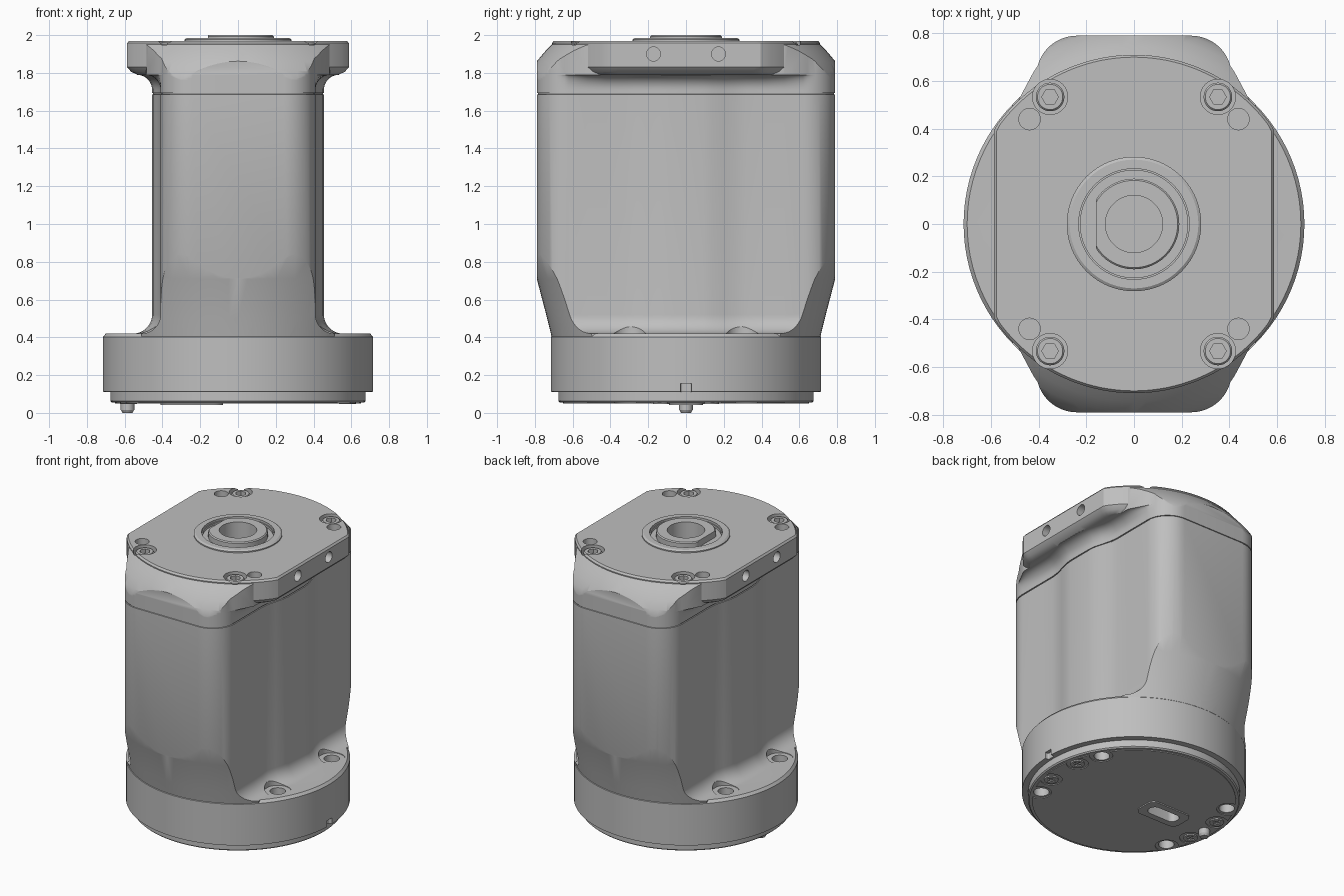
import bpy, bmesh
from math import sin, cos, pi, radians

if "Cube" in bpy.data.objects:
    bpy.data.objects.remove(bpy.data.objects["Cube"], do_unlink=True)

grey = bpy.data.materials.new("machined_grey")
grey.use_nodes = True
grey.diffuse_color = (0.52, 0.52, 0.52, 1)
grey.node_tree.nodes["Principled BSDF"].inputs["Base Color"].default_value = (0.52, 0.52, 0.52, 1)

SIGNS = [(sx, sy) for sx in (1, -1) for sy in (1, -1)]
TOP = 1.97


def loft(name, rings):
    """Skin a stack of closed rings and cap both ends."""
    bm = bmesh.new()
    vs = [[bm.verts.new(p) for p in ring] for ring in rings]
    n = len(vs[0])
    for a, b in zip(vs, vs[1:]):
        for j in range(n):
            k = (j + 1) % n
            bm.faces.new((a[j], a[k], b[k], b[j]))
    bm.faces.new(vs[0][::-1])
    bm.faces.new(vs[-1])
    bmesh.ops.recalc_face_normals(bm, faces=bm.faces)
    mesh = bpy.data.meshes.new(name)
    bm.to_mesh(mesh)
    bm.free()
    mesh.materials.append(grey)
    ob = bpy.data.objects.new(name, mesh)
    bpy.context.collection.objects.link(ob)
    return ob


def circle(r, z, n=96, x=0, y=0):
    return [(x + r * cos(2 * pi * i / n), y + r * sin(2 * pi * i / n), z) for i in range(n)]


def revolve(name, profile, n=96, x=0, y=0):
    return loft(name, [circle(r, z, n, x, y) for r, z in profile])


def cylinder(name, x, y, z0, z1, r, n=32):
    return revolve(name, [(r, z0), (r, z1)], n, x, y)


def rounded_block(name, cx, cy, hx, hy, r, z0, z1):
    pts = []
    for q, (sx, sy) in enumerate([(1, 1), (-1, 1), (-1, -1), (1, -1)]):
        for i in range(7):
            a = (q + i / 6) * pi / 2
            pts.append((cx + sx * (hx - r) + r * cos(a), cy + sy * (hy - r) + r * sin(a)))
    return loft(name, [[(x, y, z) for x, y in pts] for z in (z0, z1)])


def boolean(ob, other, op, keep=False):
    mod = ob.modifiers.new("cut", 'BOOLEAN')
    mod.operation, mod.object, mod.solver = op, other, 'EXACT'
    bpy.context.view_layer.objects.active = ob
    bpy.ops.object.modifier_apply(modifier=mod.name)
    if not keep:
        bpy.data.objects.remove(other, do_unlink=True)


def cut(cutter, *targets):
    for t in targets:
        boolean(t, cutter, 'DIFFERENCE', keep=True)
    bpy.data.objects.remove(cutter, do_unlink=True)


# Column outline: rounded rectangle with a soft bulge on each side
quarter = [(.455, 0), (.455, .09), (.449, .14), (.433, .2), (.416, .26), (.41, .32), (.41, .42), (.41, .52)]
quarter += [(.24 + .17 * cos(i * pi / 24), .62 + .17 * sin(i * pi / 24)) for i in range(13)]
half = quarter + [(-x, y) for x, y in reversed(quarter)]
outline = half[:-1] + [(-x, -y) for x, y in half[:-1]]


def column_ring(z, off, fade=False):
    ring = []
    for i, (x, y) in enumerate(outline):
        (ax, ay), (bx, by) = outline[i - 1], outline[(i + 1) % len(outline)]
        tx, ty = bx - ax, by - ay
        d = off / (tx * tx + ty * ty) ** .5
        if fade:
            d *= max(0, min(1, (.66 - abs(y)) / .15))
        ring.append((x + ty * d, y - tx * d, z))
    return ring


# Column with a foot fillet, a seam groove and a head fillet
steps = [radians(a) for a in range(0, 91, 10)]
rings = [column_ring(.3, .1)]
rings += [column_ring(.52 - .1 * cos(t), .1 * (1 - sin(t))) for t in steps]
rings += [column_ring(z, o) for z, o in ((1.686, 0), (1.687, -.006), (1.693, -.006), (1.694, 0))]
rings += [column_ring(1.71 + .08 * sin(t), .08 * (1 - cos(t)), True) for t in steps]
rings.append(column_ring(1.965, .08, True))
body = loft("motor_housing", rings)

# Turned envelope trims the column to cones near the base and the head
envelope = revolve("envelope", [(.69, .33), (.712, .405), (.735, .5), (.79, .71), (.85, .88), (.87, 1.0),
                                (.87, 1.66), (.845, 1.74), (.82, 1.81), (.79, 1.862), (.745, 1.915), (.708, 1.952)])
boolean(body, envelope, 'INTERSECT')

# Round base with a stepped lower lip
base = revolve("base", [(.668, .055), (.676, .063), (.676, .11), (.715, .112), (.715, .402), (.7, .42)])
boolean(body, base, 'UNION')


# Head flange: disc with two flat sides
def flange_ring(z, r, flat):
    return [(max(-flat, min(flat, x)), y, z) for x, y, z in circle(r, z, 128)]


flange = loft("flange", [flange_ring(1.79, .665, .53), flange_ring(1.805, .69, .565), flange_ring(1.83, .71, .587),
                         flange_ring(1.957, .71, .587), flange_ring(TOP, .7, .577)])
boolean(body, flange, 'UNION')

# Bottom cover and connector frame
cover = revolve("bottom_cover", [(.65, .05), (.65, .07)])
frame = rounded_block("connector_frame", -.245, 0, .165, .09, .05, .042, .06)
cut(rounded_block("slot", -.245, 0, .115, .045, .04, .0, .16), frame, cover, body)

for sx, sy in SIGNS:
    # Mounting holes through the base, with clearance in the foot fillet
    cut(cylinder("hole", sx * .52, sy * .3, 0, .6, .05), body)
    cut(cylinder("clearance", sx * .52, sy * .3, .416, .56, .085), body)
    cut(cylinder("notch", sx * .53, sy * .305, 0, .2, .075), cover)
    cut(cylinder("notch", sx * .58, sy * .13, 0, .2, .07), cover)

    # Cover screws with crossed slots
    screw = cylinder("cover_screw", sx * .58, sy * .13, .046, .08, .045)
    for a, b in ((.028, .008), (.008, .028)):
        cut(rounded_block("cross", sx * .58, sy * .13, a, b, .003, .03, .056), screw)

    # Head screws sunk in counterbores, plus dowel holes
    cut(cylinder("counterbore", sx * .352, sy * .533, 1.92, 2.1, .074), body)
    cap = revolve("head_screw", [(.06, 1.9), (.06, 1.952), (.053, 1.96)], 32, sx * .352, sy * .533)
    cut(cylinder("hex_socket", sx * .352, sy * .533, 1.93, 2.1, .035, 6), cap)
    cut(cylinder("dowel_hole", sx * .438, sy * .44, 1.87, 2.1, .045), body)

    # Threaded holes in the flat flange sides
    side = cylinder("side_hole", 0, 0, -.1, .1, .037, 24)
    side.rotation_euler.y = pi / 2
    side.location = (sx * .6, sy * .172, 1.9)
    bpy.context.view_layer.update()
    cut(side, body)

# Small pry notch at the lower rim
cut(rounded_block("pry_notch", .72, 0, .03, .028, .01, .09, .155), body)

# Output: raised collar, open groove, hollow shaft with one flat
cut(cylinder("groove", 0, 0, 1.7, 2.1, .225, 96), body)
collar = revolve("shaft_collar", [(.282, 1.96), (.282, 1.978), (.27, 1.986)])
cut(cylinder("collar_bore", 0, 0, 1.8, 2.1, .232, 96), collar)
seat = cylinder("bearing_seat", 0, 0, 1.68, 1.955, .228, 96)
shaft = loft("output_shaft", [[(max(-.16, x), y, z) for x, y, z in circle(r, z)]
                              for r, z in ((.19, 1.69), (.19, 1.993), (.183, 2.0))])
cut(cylinder("shaft_bore", 0, 0, 1.72, 2.1, .12, 64), seat, shaft)

# Locating pin under the base
revolve("locating_pin", [(.036, .08), (.036, .016), (.026, 0)], 24, -.585, 0)

# Smooth shading with crisp edges
for ob in bpy.context.view_layer.objects:
    ours = ob.type == 'MESH' and grey.name in ob.data.materials
    ob.select_set(ours)
bpy.context.view_layer.objects.active = body
bpy.ops.object.shade_smooth_by_angle(angle=radians(30))
